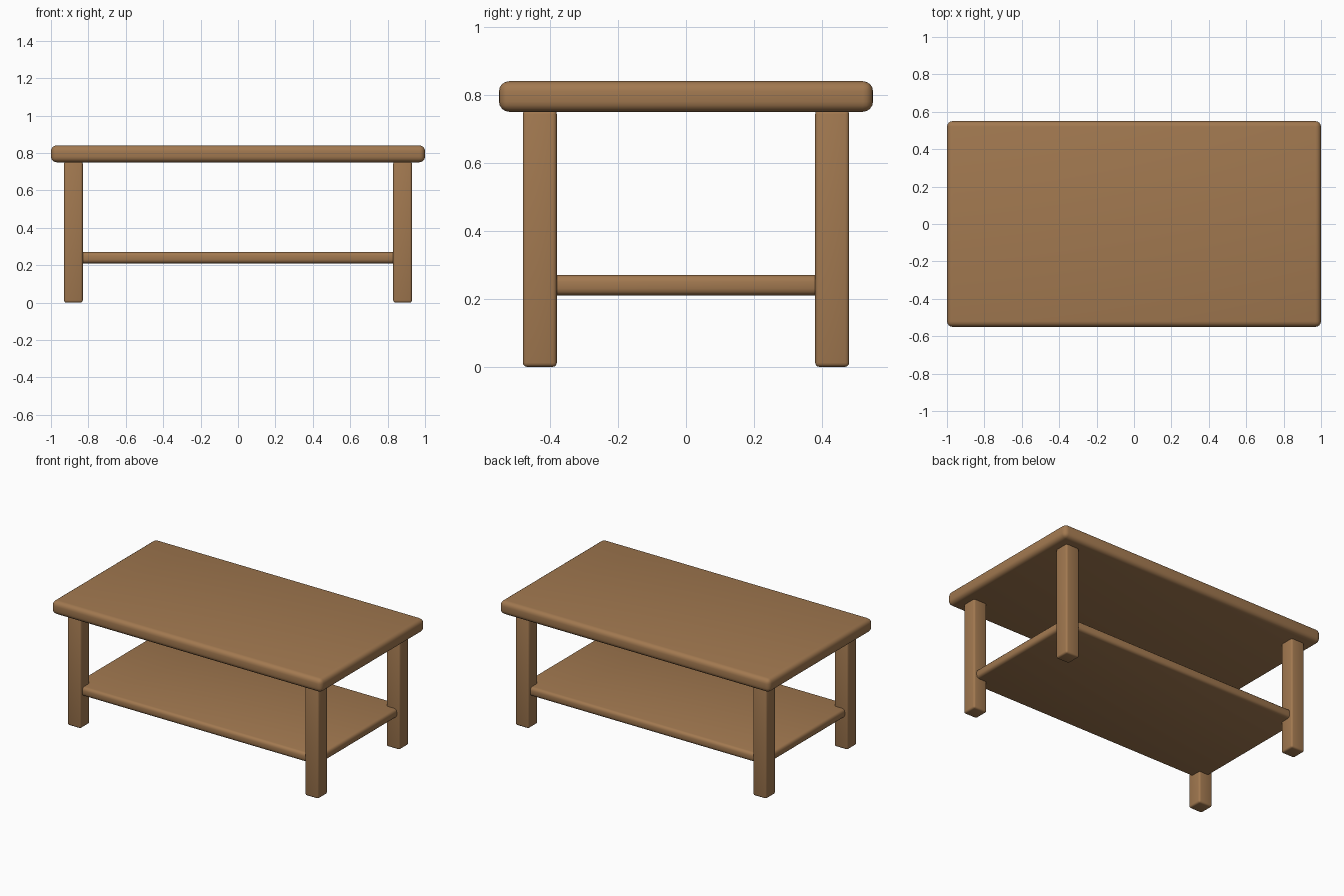
import bpy
import math

if "Cube" in bpy.data.objects:
    bpy.data.objects.remove(bpy.data.objects["Cube"])

wood = bpy.data.materials.new("wood")
wood.diffuse_color = (0.36, 0.19, 0.08, 1.0)
wood.use_nodes = True
wood.node_tree.nodes["Principled BSDF"].inputs["Base Color"].default_value = wood.diffuse_color


def rounded_box(name, centre, size, radius, segments):
    """Box with rounded edges, smooth shaded."""
    bpy.ops.mesh.primitive_cube_add(size=1, location=centre)
    obj = bpy.context.object
    obj.name = name
    obj.scale = size
    bpy.ops.object.transform_apply(location=False, rotation=False, scale=True)
    bevel = obj.modifiers.new("rounded_edges", 'BEVEL')
    bevel.width = radius
    bevel.segments = segments
    bpy.ops.object.modifier_apply(modifier=bevel.name)
    obj.data.materials.append(wood)
    bpy.ops.object.shade_smooth_by_angle(angle=math.radians(35))
    return obj


# Table top
rounded_box("table_top", (0, 0, 0.795), (2.0, 1.1, 0.09), 0.03, 4)

# Lower shelf, its corners let into the legs
rounded_box("lower_shelf", (0, 0, 0.24), (1.82, 0.92, 0.06), 0.02, 3)

# Four square legs
for y, depth in ((-0.43, "front"), (0.43, "back")):
    for x, side in ((-0.88, "left"), (0.88, "right")):
        rounded_box(f"{depth}_{side}_leg", (x, y, 0.3775),
                    (0.1, 0.1, 0.755), 0.012, 3)
